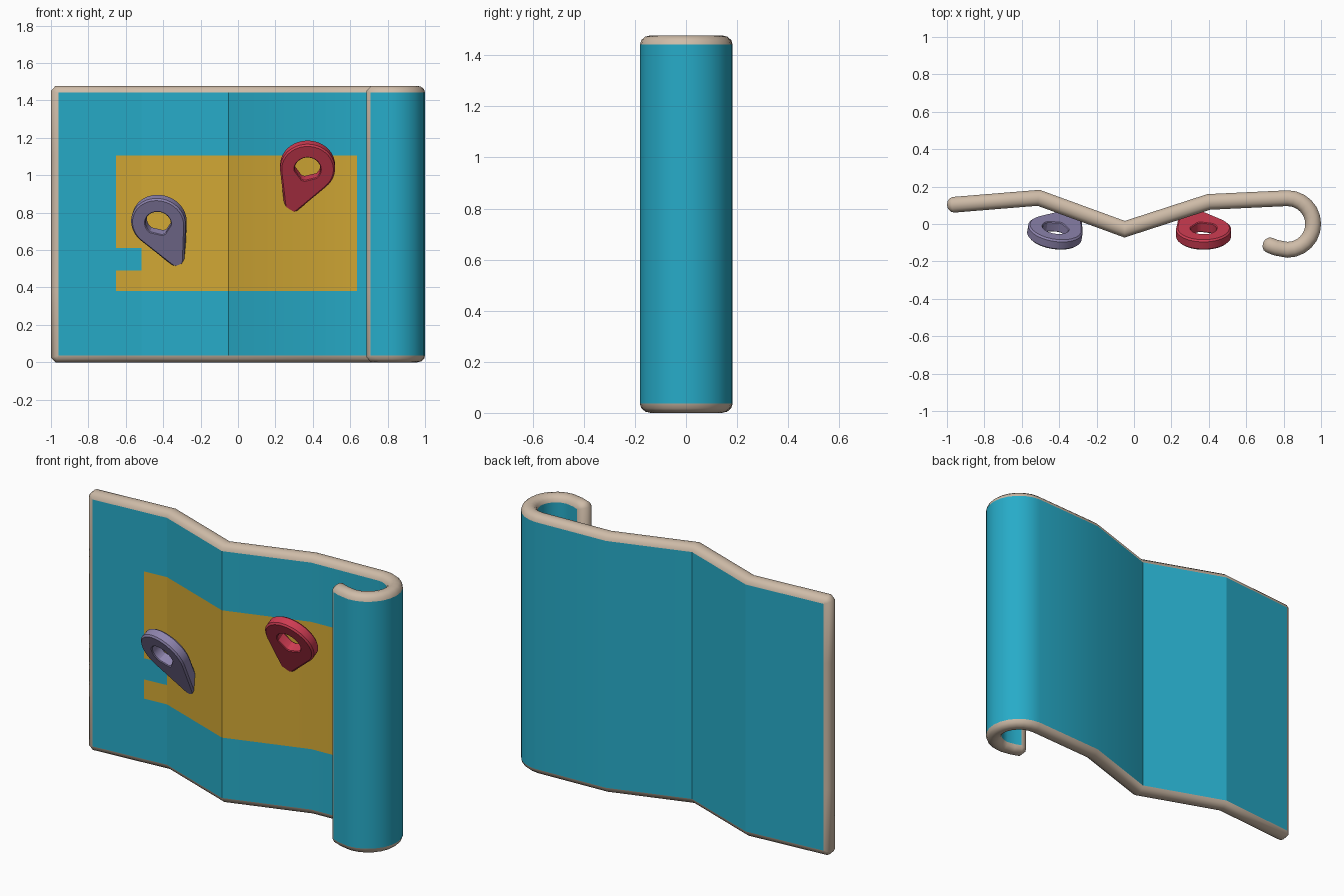
import bpy, bmesh, math
from mathutils import Vector, Matrix

if "Cube" in bpy.data.objects:
    bpy.data.objects.remove(bpy.data.objects["Cube"])


def material(name, rgb):
    m = bpy.data.materials.new(name)
    m.diffuse_color = (*rgb, 1)
    m.use_nodes = True
    m.node_tree.nodes["Principled BSDF"].inputs["Base Color"].default_value = m.diffuse_color
    return m


teal = material("teal", (0.02, 0.41, 0.58))
beige = material("beige", (0.62, 0.50, 0.39))
ochre = material("ochre", (0.64, 0.39, 0.035))
red = material("red", (0.62, 0.045, 0.085))
purple = material("purple", (0.27, 0.23, 0.42))


def make_object(name, bm, mats):
    bmesh.ops.recalc_face_normals(bm, faces=bm.faces[:])
    me = bpy.data.meshes.new(name)
    bm.to_mesh(me)
    bm.free()
    for m in mats:
        me.materials.append(m)
    ob = bpy.data.objects.new(name, me)
    bpy.context.collection.objects.link(ob)
    return ob


# Folded sheet with a curled right end, seen from above
HEIGHT, HALF, RIM = 1.478, 0.042, 0.036
R, CX = 0.138, 0.82
corners = [Vector(p) for p in [(-1, 0.1), (-0.51, 0.14), (-0.05, -0.028), (0.40, 0.118)]]
path = [corners[0], corners[0].lerp(corners[1], 0.345 / 0.49), *corners[1:],
        corners[3].lerp(Vector((CX, R)), 0.235 / 0.42)]
for i in range(13):
    a = math.radians(90 - 15 * i)
    path.append(Vector((CX + R * math.cos(a), R * math.sin(a))))
path += [Vector((0.76, -0.127)), Vector((0.69, -0.1))]


def layer(bm, t):
    """Grid of vertices for one step of the rounded edge profile."""
    off, inset = HALF * math.cos(t), RIM * (1 - math.sin(t))
    cut = 0.001 + 0.024 * (1 - inset / RIM)
    d0 = (path[1] - path[0]).normalized()
    d1 = (path[-2] - path[-1]).normalized()
    pts = [path[0] + d0 * inset, path[0] + d0 * (inset + cut), *path[1:-1],
           path[-1] + d1 * (inset + cut), path[-1] + d1 * inset]
    grid = []
    for i, p in enumerate(pts):
        ta = (p - pts[i - 1]).normalized() if i else d0
        tb = (pts[i + 1] - p).normalized() if i < len(pts) - 1 else ta
        n = Vector((ta.y + tb.y, -ta.x - tb.x)).normalized()
        n /= n.dot(Vector((tb.y, -tb.x)))
        e = inset + (cut if i in (0, len(pts) - 1) else 0)
        q = p + n * off
        rows = (e, 0.38, 0.49, 0.61, 1.105, HEIGHT - e)
        grid.append([(q.x, q.y, z) for z in rows])
    return grid


bm = bmesh.new()
STEPS = 6
grids = [layer(bm, math.pi * k / STEPS) for k in range(STEPS + 1)]
nc, nr = len(grids[0]), 6
rim_ids = ([(i, 0) for i in range(nc)] + [(nc - 1, j) for j in range(1, nr)]
           + [(i, nr - 1) for i in range(nc - 2, -1, -1)] + [(0, j) for j in range(nr - 2, 0, -1)])
# front and back surfaces, with the painted map area on the front
sheets = {k: [[bm.verts.new(c) for c in col] for col in grids[k]] for k in (0, STEPS)}
for k, g in sheets.items():
    for i in range(nc - 1):
        for j in range(nr - 1):
            f = bm.faces.new((g[i][j], g[i + 1][j], g[i + 1][j + 1], g[i][j + 1]))
            c = f.calc_center_median()
            if k == 0 and -0.67 < c.x < 0.64 and 1 <= j <= 3 and i >= 2:
                if not (c.x < -0.52 and j == 2):
                    f.material_index = 2
# rounded beige rim
loops = []
for k in range(STEPS + 1):
    if k in sheets:
        loops.append([sheets[k][i][j] for i, j in rim_ids])
    else:
        loops.append([bm.verts.new(grids[k][i][j]) for i, j in rim_ids])
for la, lb in zip(loops, loops[1:]):
    for i in range(len(la)):
        n = (i + 1) % len(la)
        bm.faces.new((la[i], la[n], lb[n], lb[i])).material_index = 1
bmesh.ops.recalc_face_normals(bm, faces=bm.faces[:])
for f in bm.faces:
    f.smooth = True
for e in bm.edges:
    a, b = e.link_faces
    is_rim = [f.material_index == 1 for f in (a, b)]
    if is_rim[0] != is_rim[1] or (not is_rim[0] and e.calc_face_angle() > math.radians(20)):
        e.smooth = False
make_object("folded_map_sheet", bm, [teal, beige, ochre])


# Teardrop location pins with a round hole
def pin(name, mat, centre, yaw, tilt, roll):
    head, tip, length, hole, half, bev = 0.147, 0.042, 0.235, 0.069, 0.03, 0.009
    a = math.asin((head - tip) / length)

    def outline(d):
        pts = []
        for i in range(33):
            t = -a + (math.pi + 2 * a) * i / 32
            pts.append(((head - d) * math.cos(t), (head - d) * math.sin(t)))
        for i in range(11):
            t = math.pi + a + (math.pi - 2 * a) * i / 10
            pts.append(((tip - d) * math.cos(t), (tip - d) * math.sin(t) - length))
        return pts

    def hole_loop(d):
        ang = [math.atan2(z, x) for x, z in outline(0)]
        return [((hole + d) * math.cos(t), (hole + d) * math.sin(t)) for t in ang]

    bm = bmesh.new()
    rings = [(outline(bev), -half), (outline(0), bev - half), (outline(0), half - bev),
             (outline(bev), half), (hole_loop(bev / 2), half), (hole_loop(0), half - bev / 2),
             (hole_loop(0), bev / 2 - half), (hole_loop(bev / 2), -half)]
    rings = [[bm.verts.new((x, y, z)) for x, z in pts] for pts, y in rings]
    for k, ra in enumerate(rings):
        rb = rings[(k + 1) % len(rings)]
        for i in range(len(ra)):
            n = (i + 1) % len(ra)
            bm.faces.new((ra[i], ra[n], rb[n], rb[i]))
    rot = [Matrix.Rotation(math.radians(v), 4, ax) for v, ax in ((yaw, 'Z'), (tilt, 'X'), (roll, 'Y'))]
    bm.transform(Matrix.Translation(centre) @ rot[0] @ rot[1] @ rot[2])
    ob = make_object(name, bm, [mat])
    bpy.ops.object.select_all(action='DESELECT')
    ob.select_set(True)
    bpy.context.view_layer.objects.active = ob
    bpy.ops.object.shade_smooth_by_angle(angle=math.radians(30))


pin("red_pin", red, (0.372, -0.048, 1.045), 0, 27, 20.5)
pin("purple_pin", purple, (-0.423, -0.045, 0.755), -9, 27, -20.5)
